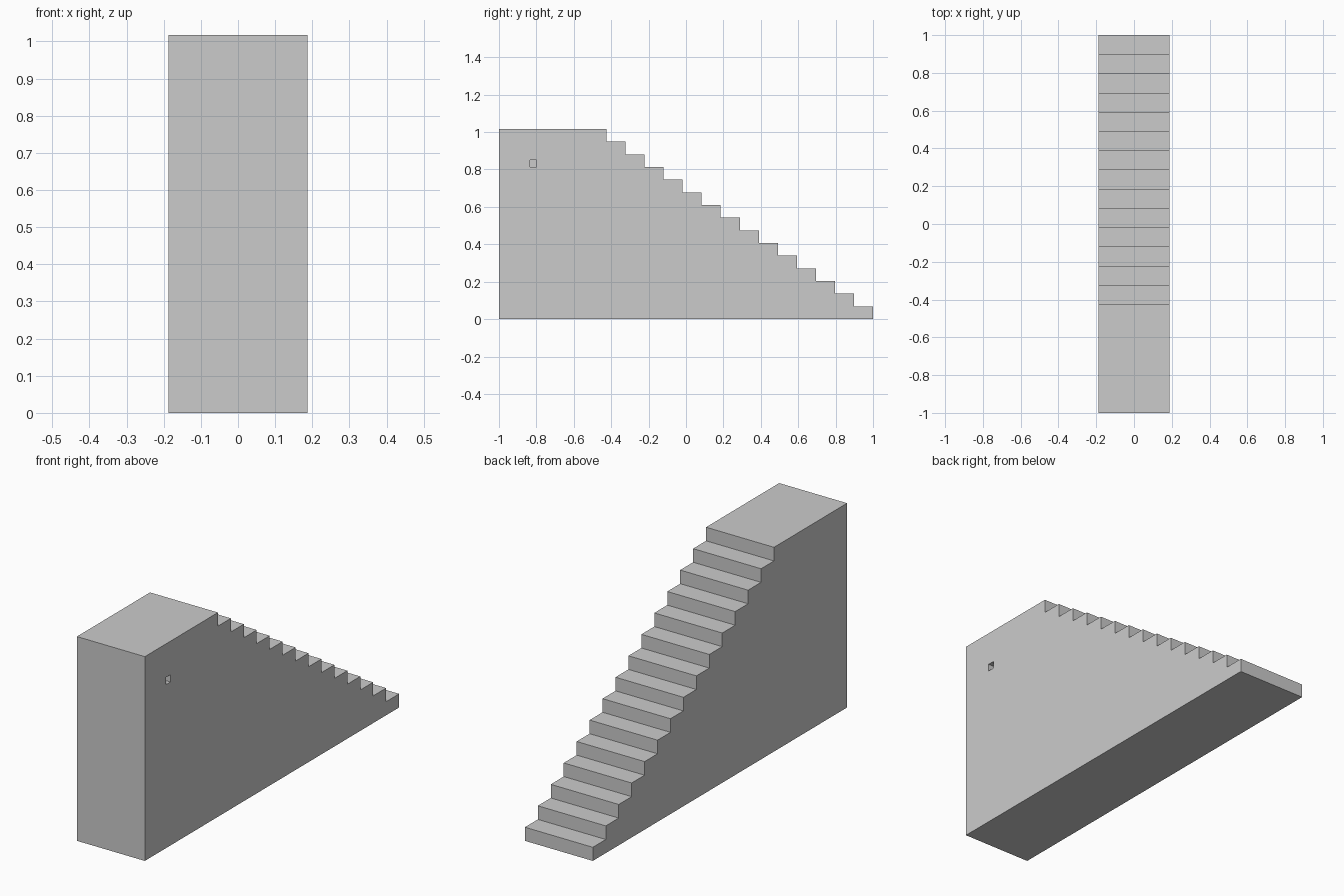
import bpy
import bmesh
from mathutils import Matrix, Vector

cube = bpy.data.objects.get("Cube")
if cube:
    bpy.data.objects.remove(cube, do_unlink=True)

HALF_WIDTH, HEIGHT = 0.187, 1.017
STEPS, PLATFORM_END = 15, -0.425
RISE = HEIGHT / STEPS
TREAD = (1 - PLATFORM_END) / (STEPS - 1)

grey = bpy.data.materials.new("stone_grey")
grey.use_nodes = True
colour = (0.6, 0.6, 0.6, 1)
grey.diffuse_color = colour
grey.node_tree.nodes["Principled BSDF"].inputs["Base Color"].default_value = colour


def add_object(name, bm):
    bmesh.ops.recalc_face_normals(bm, faces=bm.faces)
    mesh = bpy.data.meshes.new(name)
    bm.to_mesh(mesh)
    bm.free()
    mesh.materials.append(grey)
    obj = bpy.data.objects.new(name, mesh)
    bpy.context.collection.objects.link(obj)
    return obj


# Side profile: base, then each riser and tread up to the platform
profile = [(-1, 0), (1, 0)]
for i in range(STEPS):
    y = 1 - i * TREAD
    if i:
        profile.append((y, i * RISE))
    profile.append((y, (i + 1) * RISE))
profile.append((-1, HEIGHT))

# Solid staircase, extruded across its width
bm = bmesh.new()
side = bm.faces.new([bm.verts.new((-HALF_WIDTH, y, z)) for y, z in profile])
extruded = bmesh.ops.extrude_face_region(bm, geom=[side], use_keep_orig=True)
moved = [v for v in extruded["geom"] if isinstance(v, bmesh.types.BMVert)]
bmesh.ops.translate(bm, verts=moved, vec=Vector((2 * HALF_WIDTH, 0, 0)))
staircase = add_object("staircase", bm)

# Small square socket in the +x side
bm = bmesh.new()
bmesh.ops.create_cube(bm, size=1, matrix=Matrix.Translation(
    (HALF_WIDTH, -0.817, 0.832)) @ Matrix.Diagonal((0.07, 0.036, 0.036, 1)))
cutter = add_object("socket_cutter", bm)
cutter.hide_render = True
cutter.hide_viewport = True
cutter.display_type = 'WIRE'

cut = staircase.modifiers.new("socket", 'BOOLEAN')
cut.operation = 'DIFFERENCE'
cut.solver = 'EXACT'
cut.object = cutter
